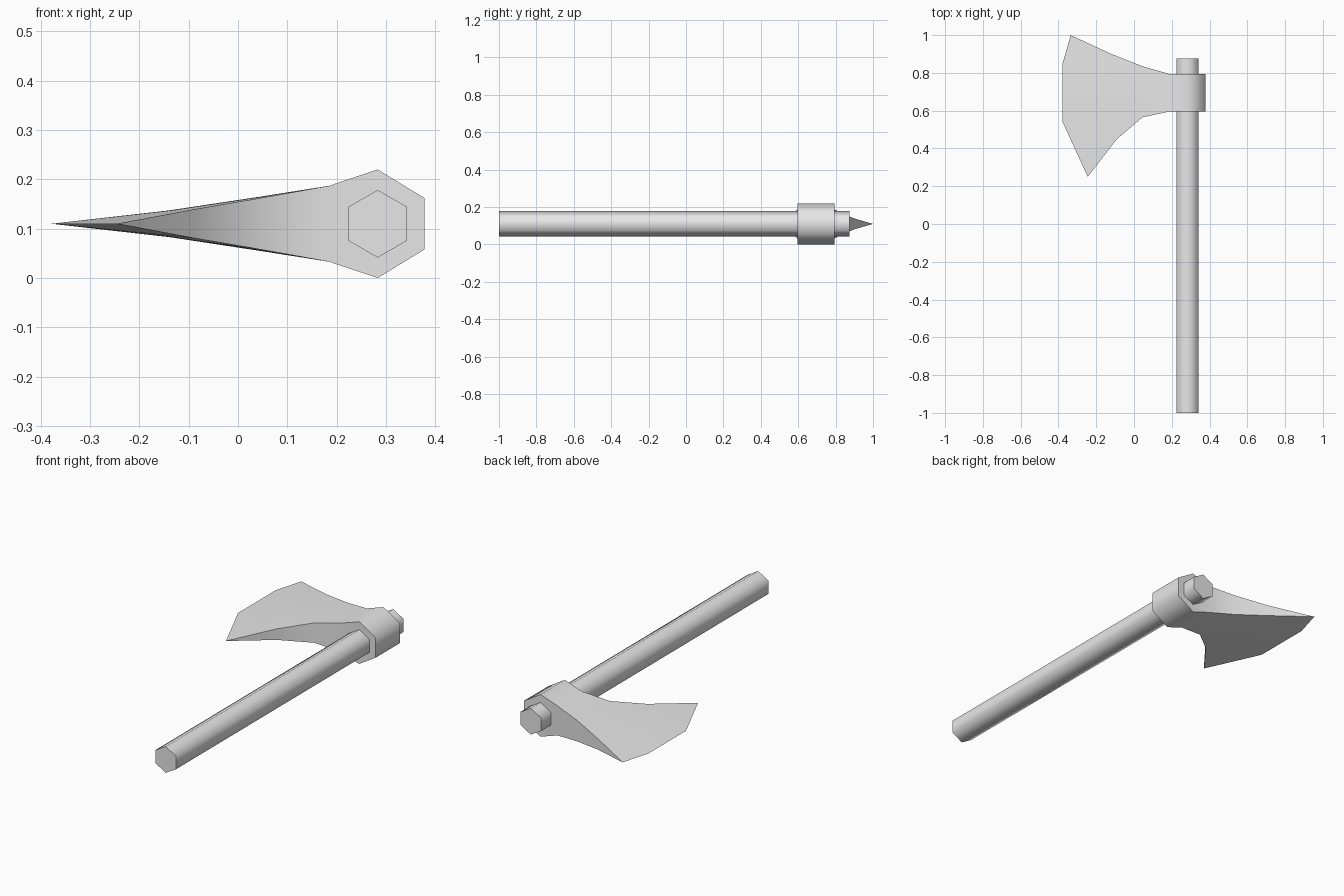
import bpy
import bmesh
import math

if "Cube" in bpy.data.objects:
    bpy.data.objects.remove(bpy.data.objects["Cube"], do_unlink=True)

grey = bpy.data.materials.new("plain grey")
grey.use_nodes = True
colour = (0.8, 0.8, 0.8, 1)
grey.diffuse_color = colour
grey.node_tree.nodes["Principled BSDF"].inputs["Base Color"].default_value = colour

SHAFT_X, MID_Z = 0.283, 0.11


def loft(name, rings, caps):
    """Skin closed rings, then close both ends with the given index groups."""
    bm = bmesh.new()
    loops = [[bm.verts.new(p) for p in ring] for ring in rings]
    for a, b in zip(loops, loops[1:]):
        for i in range(len(a)):
            k = (i + 1) % len(a)
            bm.faces.new((a[i], a[k], b[k], b[i]))
    for end in (loops[0], loops[-1]):
        for group in caps:
            bm.faces.new([end[i] for i in group])
    bmesh.ops.recalc_face_normals(bm, faces=bm.faces)
    mesh = bpy.data.meshes.new(name)
    bm.to_mesh(mesh)
    bm.free()
    mesh.materials.append(grey)
    obj = bpy.data.objects.new(name, mesh)
    bpy.context.collection.objects.link(obj)
    bpy.ops.object.select_all(action='DESELECT')
    obj.select_set(True)
    bpy.context.view_layer.objects.active = obj
    bpy.ops.object.shade_smooth_by_angle(angle=math.radians(65))
    return obj


# Handle: six-sided shaft with a corner at top and bottom
def hexagon(y, r=0.0685):
    angles = [math.radians(30 + 60 * i) for i in range(6)]
    return [(SHAFT_X + r * math.cos(a), y, MID_Z + r * math.sin(a)) for a in angles]


loft("handle", [hexagon(-1), hexagon(0.875)], [range(6)])

# Axe head: each row runs from the cutting edge, over the collar and back.
# Row values: edge point, outer blade (x, y, half thickness),
# inner blade (y, half thickness), collar y
rows = [
    ((-0.245, 0.25), (-0.09, 0.45, 0.029), (0.565, 0.052), 0.595),
    ((-0.378, 0.54), (-0.135, 0.61, 0.027), (0.65, 0.054), 0.66),
    ((-0.378, 0.85), (-0.14, 0.76, 0.027), (0.745, 0.055), 0.73),
    ((-0.335, 1.0), (-0.12, 0.9, 0.029), (0.835, 0.055), 0.795),
]


def head_ring(edge, outer, inner, collar_y):
    upper = [outer, (0.045, *inner), (0.185, collar_y, 0.077),
             (SHAFT_X, collar_y, 0.11), (0.378, collar_y, 0.052)]
    top = [(x, y, MID_Z + h) for x, y, h in upper]
    bottom = [(x, y, MID_Z - h) for x, y, h in reversed(upper)]
    return [(*edge, MID_Z)] + top + bottom


head_caps = [(0, 1, 10), (1, 2, 9, 10), (2, 3, 8, 9), (3, 4, 5, 6, 7, 8)]
loft("axe_head", [head_ring(*row) for row in rows], head_caps)
